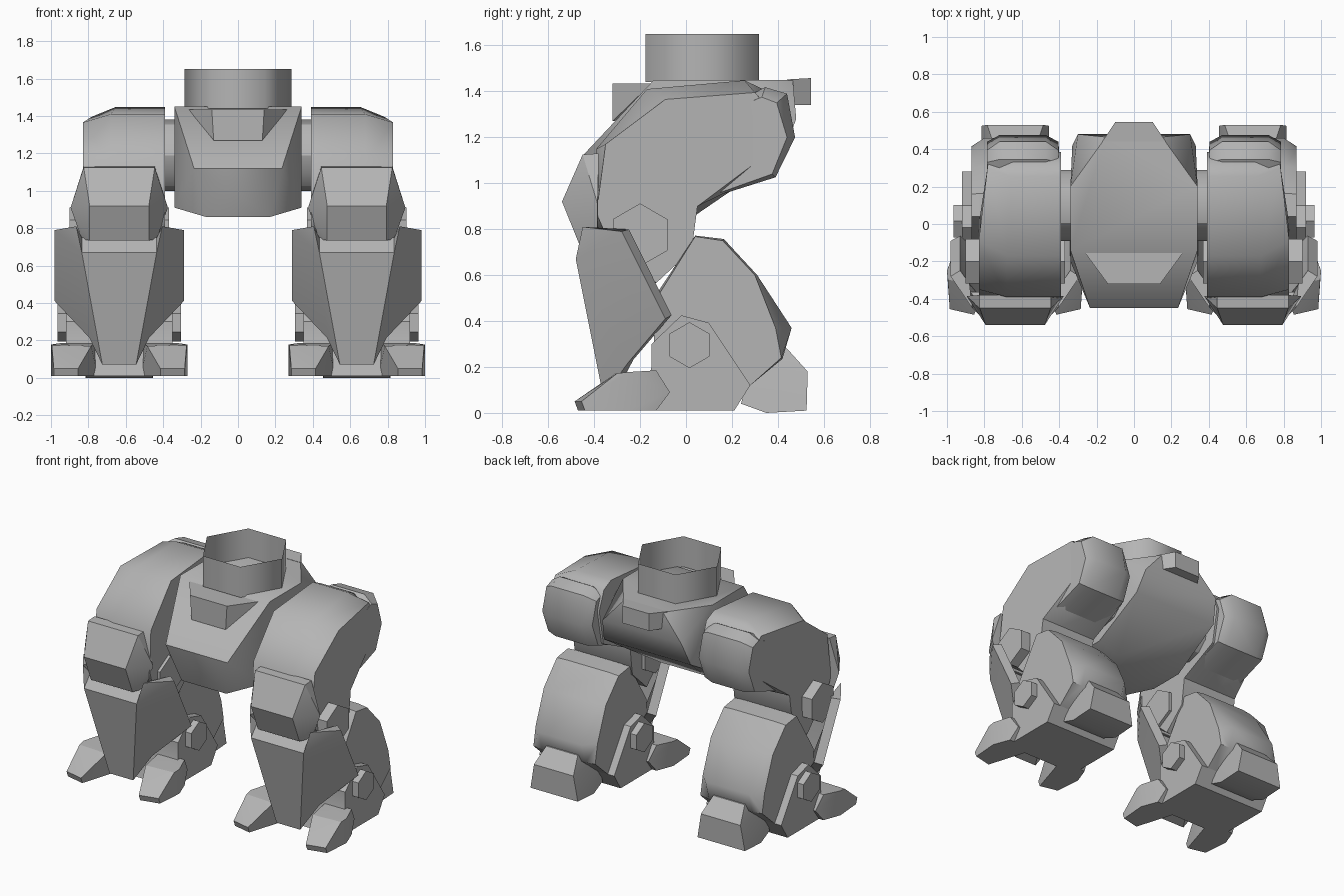
import bpy, bmesh, math

if "Cube" in bpy.data.objects:
    bpy.data.objects.remove(bpy.data.objects["Cube"], do_unlink=True)

grey = bpy.data.materials.new("plain grey")
grey.use_nodes = True
GREY = (0.46, 0.46, 0.46, 1)
grey.diffuse_color = GREY
grey.node_tree.nodes["Principled BSDF"].inputs["Base Color"].default_value = GREY

LEG = 0.635  # x of each leg's centre line


def finish(name, bm, smooth):
    bmesh.ops.recalc_face_normals(bm, faces=bm.faces)
    mesh = bpy.data.meshes.new(name)
    bm.to_mesh(mesh)
    bm.free()
    mesh.materials.append(grey)
    ob = bpy.data.objects.new(name, mesh)
    bpy.context.collection.objects.link(ob)
    bpy.ops.object.select_all(action="DESELECT")
    ob.select_set(True)
    bpy.context.view_layer.objects.active = ob
    bpy.ops.object.shade_smooth_by_angle(angle=math.radians(smooth))


def hull(name, pts, cx=0.0, mirror=True, sign=1, smooth=25):
    """Convex block around points, mirrored across its own centre line."""
    bm = bmesh.new()
    for x, y, z in pts:
        for s in ((1, -1) if mirror else (1,)):
            bm.verts.new((sign * (cx + s * x), y, z))
    res = bmesh.ops.convex_hull(bm, input=bm.verts)
    junk = {e for e in res["geom_interior"] + res["geom_unused"] if isinstance(e, bmesh.types.BMVert)}
    bmesh.ops.delete(bm, geom=list(junk), context="VERTS")
    bmesh.ops.dissolve_limit(bm, angle_limit=0.02, verts=bm.verts, edges=bm.edges)
    finish(name, bm, smooth)


def loft(name, rings, sign=1, smooth=30, taper=0.0):
    """Join (x, side profile) rings into a closed block, narrowing to the rear by taper."""
    bm = bmesh.new()
    x0 = rings[0][0]
    rows = [[bm.verts.new((sign * (x0 + (x - x0) * (1 - taper * max(0, y))), y, z)) for y, z in prof]
            for x, prof in rings]
    n = len(rows[0])
    for a, b in zip(rows, rows[1:]):
        for i in range(n):
            bm.faces.new((a[i], a[(i + 1) % n], b[(i + 1) % n], b[i]))
    bm.faces.new(rows[0])
    bm.faces.new(rows[-1])
    finish(name, bm, smooth)


def ngon(y, z, r, n=6, turn=90):
    angs = [math.radians(turn + 360 * i / n) for i in range(n)]
    return [(y + r * math.cos(a), z + r * math.sin(a)) for a in angs]


def bolt(name, x0, x1, y, z, r, sign, n=6):
    loft(name, [(x0, ngon(y, z, r, n)), (x1, ngon(y, z, r, n))], sign)


# Torso, chest wedge and rear lip
hull("torso", [(.34, -.14, 1.45), (.235, -.45, 1.12), (.17, -.37, .86), (.34, -.2, .91),
               (.17, .04, .86), (.34, .05, .91), (.34, .2, 1.45), (.15, .465, 1.45),
               (.3, .48, 1.28), (.33, .42, 1.12)], smooth=48)
hull("chest_wedge", [(.265, -.15, 1.435), (.14, -.32, 1.435), (.13, -.32, 1.27), (.13, -.15, 1.3)])
hull("rear_lip", [(.17, .44, 1.452), (.17, .44, 1.34), (.1, .545, 1.458), (.1, .545, 1.34)])

# Open hexagonal neck collar
bm = bmesh.new()
loops = [[bm.verts.new((x, y, z)) for x, y in ngon(0, .07, .285, 6, 0)] for z in (1.44, 1.65)]
for i in range(6):
    j = (i + 1) % 6
    bm.faces.new((loops[0][i], loops[0][j], loops[1][j], loops[1][i]))
finish("neck_collar", bm, 70)

# Side profiles of the leg parts, as (y, z)
thigh_full = [(-.4, .87), (-.39, 1.15), (-.17, 1.41), (.255, 1.448), (.335, 1.41),
              (.385, 1.28), (.34, 1.04), (.05, .9), (.025, .71), (-.13, .565), (-.38, .8)]
thigh_face = [(-.39, .87), (-.35, 1.17), (-.09, 1.365), (.3, 1.395), (.34, 1.35),
              (.365, 1.3), (.31, 1.095), (.05, .9), (.025, .71), (-.13, .565), (-.36, .8)]
armour_full = [(.15, 1.32), (.345, 1.418), (.44, 1.39), (.475, 1.2), (.39, 1.026), (.15, .95)]
armour_face = [(.15, 1.3), (.33, 1.375), (.395, 1.35), (.44, 1.2), (.375, 1.04), (.15, .96)]
calf_full = [(.04, .772), (.165, .757), (.31, .6), (.46, .37), (.42, .235), (.28, .12),
             (-.14, .2), (-.14, .5)]
calf_face = [(.04, .768), (.16, .75), (.3, .6), (.39, .37), (.415, .24), (.28, .12),
             (-.14, .2), (-.14, .48)]
ankle_prof = [(-.15, .2), (-.15, .3), (-.02, .425), (.1, .392), (.28, .12), (.21, .01), (-.2, .01)]

for side, s in (("left", 1), ("right", -1)):
    def block(name, pts):
        hull(f"{side}_{name}", pts, LEG, True, s)

    def bevelled(name, mid, wide, core, face, full):
        loft(f"{side}_{name}", [(mid - wide, face), (mid - core, full),
                                (mid + core, full), (mid + wide, face)], s, 38)

    # Hip, thigh and its rear armour
    bolt(f"{side}_hip_axle", .3, .42, .1, 1.19, .19, s, 12)
    loft(f"{side}_thigh", [(.39, thigh_full), (.68, thigh_full), (.83, thigh_face)], s, 50, .35)
    bevelled("thigh_rear_armour", .595, .19, .125, armour_face, armour_full)

    # Knee cap and knee bolt
    block("knee_cap", [(.19, -.45, 1.125), (.19, -.38, 1.13), (.158, -.54, .92), (.158, -.465, .735),
                       (.26, -.385, .91), (.2, -.385, .74)])
    bolt(f"{side}_knee_bolt", .37, .9, -.2, .775, .137, s)

    # Calf block
    bevelled("calf", LEG, .235, .165, calf_face, calf_full)

    # Shin guard: bent plate with swept wings, thickened inward
    bm = bmesh.new()
    half = [(.2, -.41, .75), (.2, -.48, .67), (.09, -.36, .07), (.23, -.45, .81),
            (.345, -.28, .79), (.345, -.09, .41), (.16, -.255, .215)]
    v = {k: [bm.verts.new((s * (LEG + k * x), y, z)) for x, y, z in half] for k in (1, -1)}
    bm.faces.new((v[1][0], v[-1][0], v[-1][1], v[1][1]))
    bm.faces.new((v[1][1], v[-1][1], v[-1][2], v[1][2]))
    for w in v.values():
        bm.faces.new((w[0], w[3], w[1]))
        bm.faces.new((w[1], w[3], w[4]))
        bm.faces.new((w[1], w[4], w[5]))
        bm.faces.new((w[1], w[5], w[6], w[2]))
    bmesh.ops.recalc_face_normals(bm, faces=bm.faces)
    if sum(f.normal.y * f.calc_area() for f in bm.faces) > 0:
        bmesh.ops.reverse_faces(bm, faces=bm.faces)
    bmesh.ops.solidify(bm, geom=bm.faces[:], thickness=.06)
    finish(f"{side}_shin_guard", bm, 30)

    # Ankle block and bolt
    loft(f"{side}_ankle", [(LEG - .285, ankle_prof), (LEG + .285, ankle_prof)], s)
    bolt(f"{side}_ankle_bolt", LEG - .33, LEG + .33, .015, .295, .1, s)

    # Two splayed toes and the heel
    for name, k in (("outer", 1), ("inner", -1)):
        toe = [(.22, -.485, .05), (.22, -.47, .01), (.35, -.455, .05), (.35, -.44, .01),
               (.15, -.31, .17), (.36, -.3, .172), (.13, -.13, .185), (.32, -.13, .185),
               (.115, -.07, .09), (.3, -.07, .09), (.115, -.13, .01), (.32, -.13, .01),
               (.365, -.25, .178), (.365, -.25, .01)]
        hull(f"{side}_{name}_toe", [(k * x, y, z) for x, y, z in toe], LEG, False, s)
    block("heel", [(.12, .38, .29), (.12, .44, .28), (.15, .53, .18), (.18, .525, .01),
                   (.18, .35, 0), (.17, .24, .04), (.15, .28, .2)])
